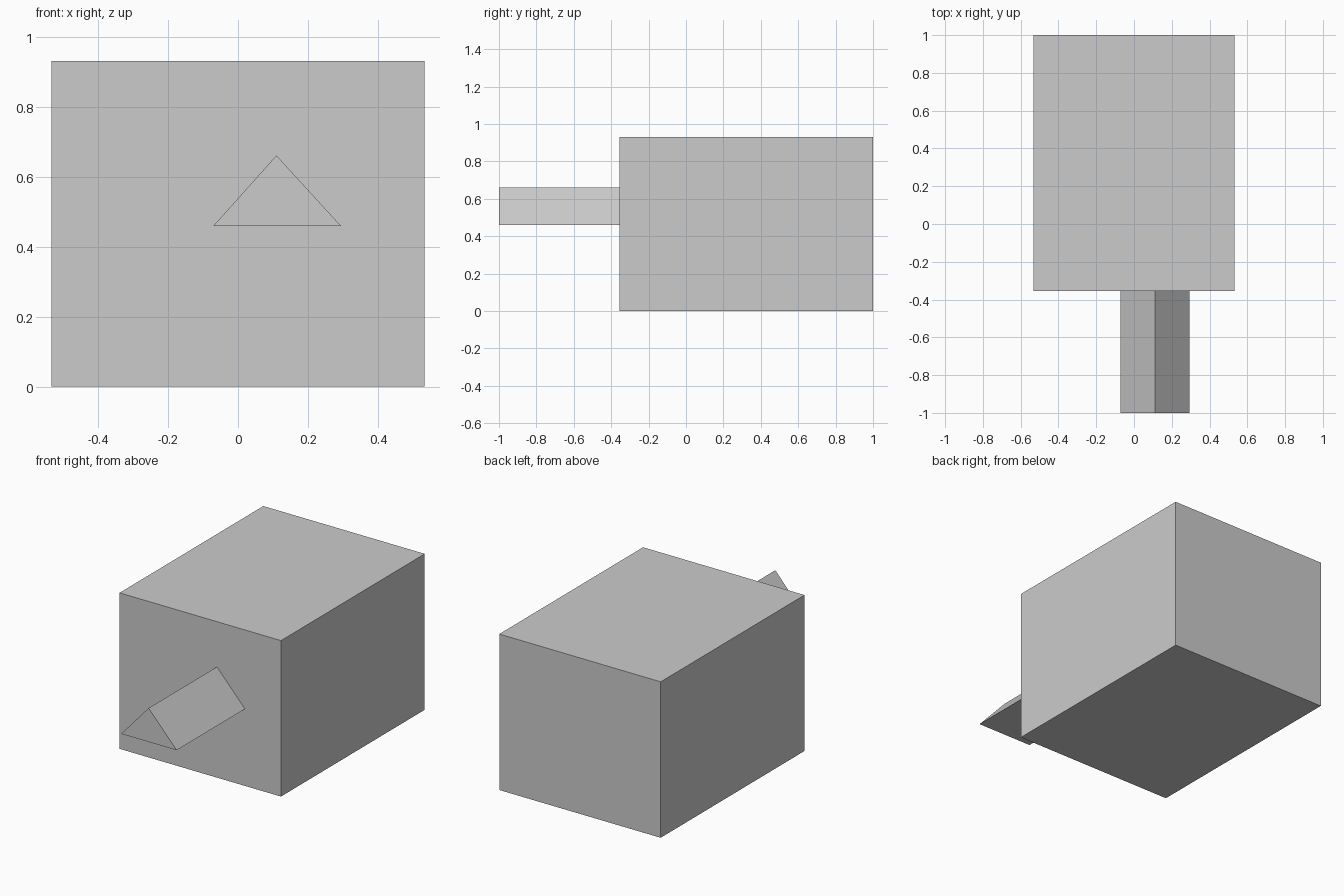
import bpy, bmesh

if "Cube" in bpy.data.objects:
    bpy.data.objects.remove(bpy.data.objects["Cube"])


def extruded_part(name, profile, y_front, y_back):
    """Closed solid: an x-z profile extruded along y."""
    bm = bmesh.new()
    face = bm.faces.new([bm.verts.new((x, y_front, z)) for x, z in profile])
    ext = bmesh.ops.extrude_face_region(bm, geom=[face], use_keep_orig=True)
    verts = [g for g in ext["geom"] if isinstance(g, bmesh.types.BMVert)]
    bmesh.ops.translate(bm, verts=verts, vec=(0, y_back - y_front, 0))
    bmesh.ops.recalc_face_normals(bm, faces=bm.faces)
    mesh = bpy.data.meshes.new(name)
    bm.to_mesh(mesh)
    bm.free()
    obj = bpy.data.objects.new(name, mesh)
    bpy.context.collection.objects.link(obj)
    return obj


# Large rectangular block
W, H, FRONT = 0.533, 0.931, -0.356
extruded_part("main_block", [(-W, 0), (W, 0), (W, H), (-W, H)], FRONT, 1.0)

# Triangular bar projecting from the front face
extruded_part("triangular_bar",
              [(-0.071, 0.459), (0.295, 0.459), (0.11, 0.661)], -1.0, FRONT)
